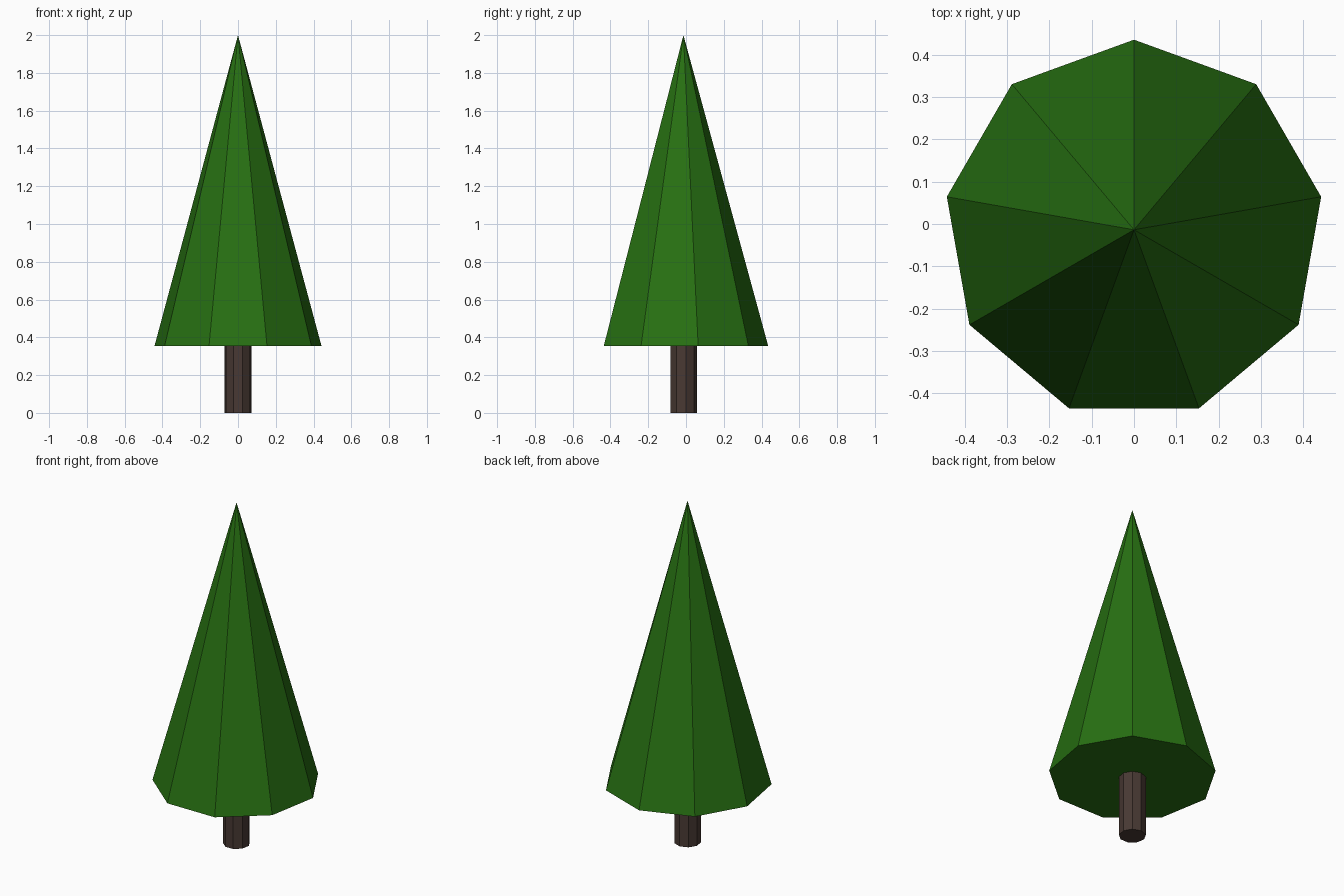
import bpy
import math

SIDES = 9
CENTRE_Y = -0.0136

cube = bpy.data.objects.get("Cube")
if cube:
    bpy.data.objects.remove(cube, do_unlink=True)


def make_material(name, colour):
    mat = bpy.data.materials.new(name)
    mat.use_nodes = True
    mat.diffuse_color = colour
    mat.node_tree.nodes["Principled BSDF"].inputs["Base Color"].default_value = colour
    return mat


def add_tapered(name, bottom_radius, top_radius, z_low, z_high, mat):
    """Flat-shaded nine-sided solid with one corner pointing to the back."""
    height = z_high - z_low
    bpy.ops.mesh.primitive_cone_add(
        vertices=SIDES, radius1=bottom_radius, radius2=top_radius, depth=height,
        location=(0, CENTRE_Y, z_low + height / 2))
    obj = bpy.context.object
    obj.name = name
    # Keep a corner on the +y axis
    corner = max((v.co for v in obj.data.vertices), key=lambda c: c.xy.length)
    turn = math.pi / 2 - math.atan2(corner.y, corner.x)
    obj.rotation_euler.z = turn
    obj.data.materials.append(mat)
    return obj


needle_green = make_material("needle green", (0.0203, 0.162, 0.006, 1))
bark_brown = make_material("bark brown", (0.0648, 0.0409, 0.0331, 1))

# Trunk and the single cone of foliage
add_tapered("trunk", 0.0725, 0.0725, 0, 0.36, bark_brown)
add_tapered("foliage", 0.4486, 0, 0.355, 2, needle_green)
